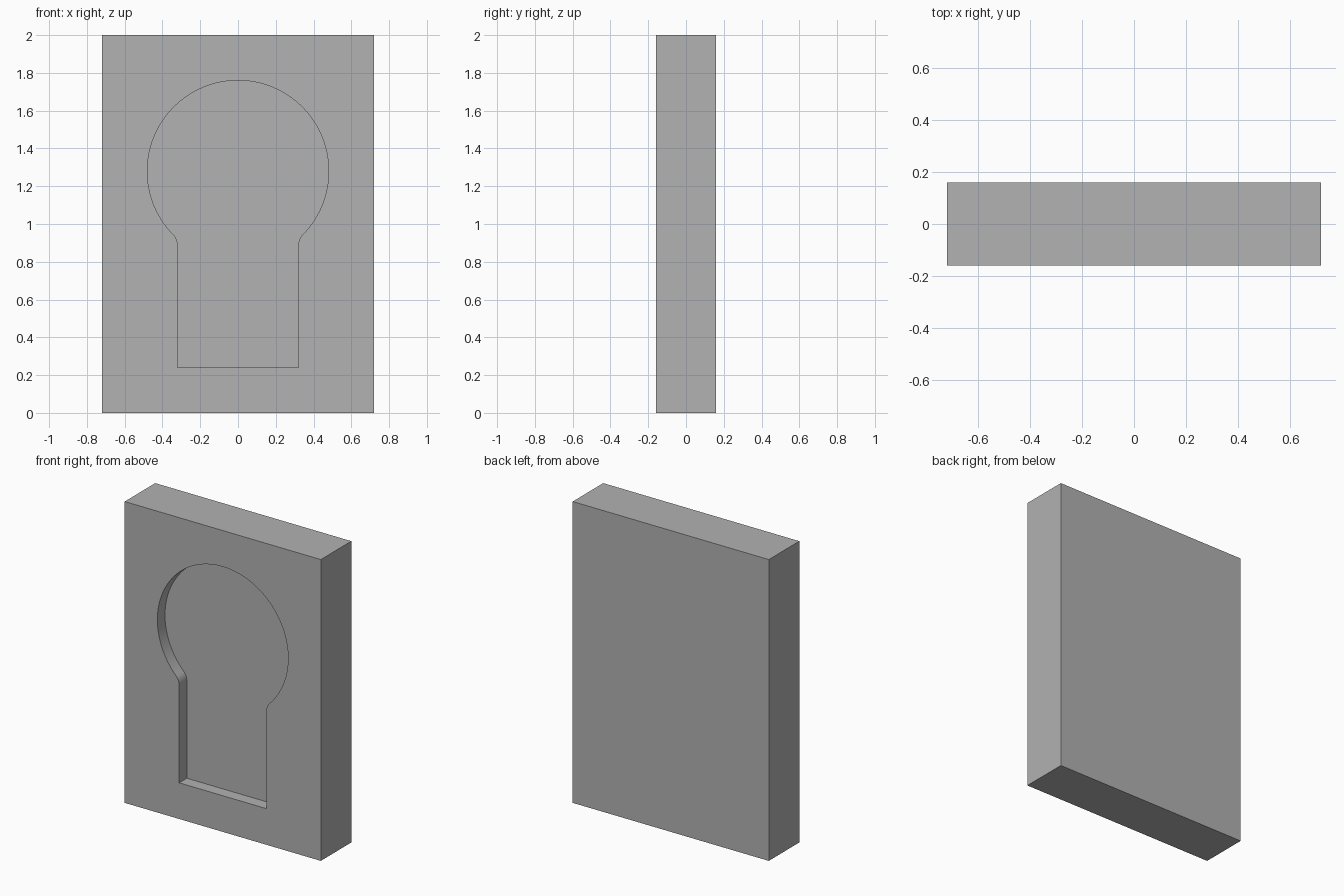
import bpy
import bmesh
from math import pi, sqrt, atan2, cos, sin

if "Cube" in bpy.data.objects:
    bpy.data.objects.remove(bpy.data.objects["Cube"], do_unlink=True)

WIDTH, DEPTH, HEIGHT = 1.44, 0.32, 2.0
POCKET_DEPTH = 0.08
HEAD_R, HEAD_Z = 0.48, 1.28       # round head of the keyhole
SLOT_HALF, SLOT_Z = 0.32, 0.24    # straight slot below it
FILLET = 0.08                     # rounding where head meets slot

grey = bpy.data.materials.new("plain grey")
grey.use_nodes = True
colour = (0.445, 0.445, 0.445, 1)
grey.diffuse_color = colour
grey.node_tree.nodes["Principled BSDF"].inputs["Base Color"].default_value = colour


def make_object(name, bm):
    bmesh.ops.recalc_face_normals(bm, faces=bm.faces)
    mesh = bpy.data.meshes.new(name)
    bm.to_mesh(mesh)
    bm.free()
    mesh.materials.append(grey)
    obj = bpy.data.objects.new(name, mesh)
    bpy.context.collection.objects.link(obj)
    return obj


def arc(cx, cz, r, start, end, steps):
    angles = [start + (end - start) * i / steps for i in range(steps + 1)]
    return [(cx + r * cos(a), cz + r * sin(a)) for a in angles]


def keyhole_outline():
    # right half from the slot's bottom corner to the crown, then mirrored
    drop = sqrt((HEAD_R + FILLET) ** 2 - (SLOT_HALF + FILLET) ** 2)
    tangent = atan2(-drop, SLOT_HALF + FILLET)
    half = [(SLOT_HALF, SLOT_Z)]
    half += arc(SLOT_HALF + FILLET, HEAD_Z - drop, FILLET, pi, pi + tangent, 8)
    half += arc(0, HEAD_Z, HEAD_R, tangent, pi / 2, 48)[1:]
    return half + [(-x, z) for x, z in reversed(half[:-1])]


# Rectangular block
bm = bmesh.new()
bmesh.ops.create_cube(bm, size=1)
bmesh.ops.scale(bm, vec=(WIDTH, DEPTH, HEIGHT), verts=bm.verts)
bmesh.ops.translate(bm, vec=(0, 0, HEIGHT / 2), verts=bm.verts)
block = make_object("keyhole_block", bm)

# Keyhole cutter, reaching in from ahead of the front face
overshoot = 0.1
front = -DEPTH / 2
bm = bmesh.new()
face = bm.faces.new([bm.verts.new((x, front - overshoot, z))
                     for x, z in keyhole_outline()])
extruded = bmesh.ops.extrude_face_region(bm, geom=[face], use_keep_orig=True)
moved = [g for g in extruded["geom"] if isinstance(g, bmesh.types.BMVert)]
bmesh.ops.translate(bm, vec=(0, overshoot + POCKET_DEPTH, 0), verts=moved)
cutter = make_object("keyhole_cutter", bm)
cutter.hide_render = True

# Sink the pocket into the block and discard the cutter
cut = block.modifiers.new("keyhole_pocket", 'BOOLEAN')
cut.operation = 'DIFFERENCE'
cut.solver = 'EXACT'
cut.object = cutter
bpy.ops.object.select_all(action='DESELECT')
block.select_set(True)
bpy.context.view_layer.objects.active = block
bpy.ops.object.modifier_apply(modifier=cut.name)
bpy.data.objects.remove(cutter, do_unlink=True)

bpy.ops.object.shade_smooth_by_angle(angle=pi / 6)
